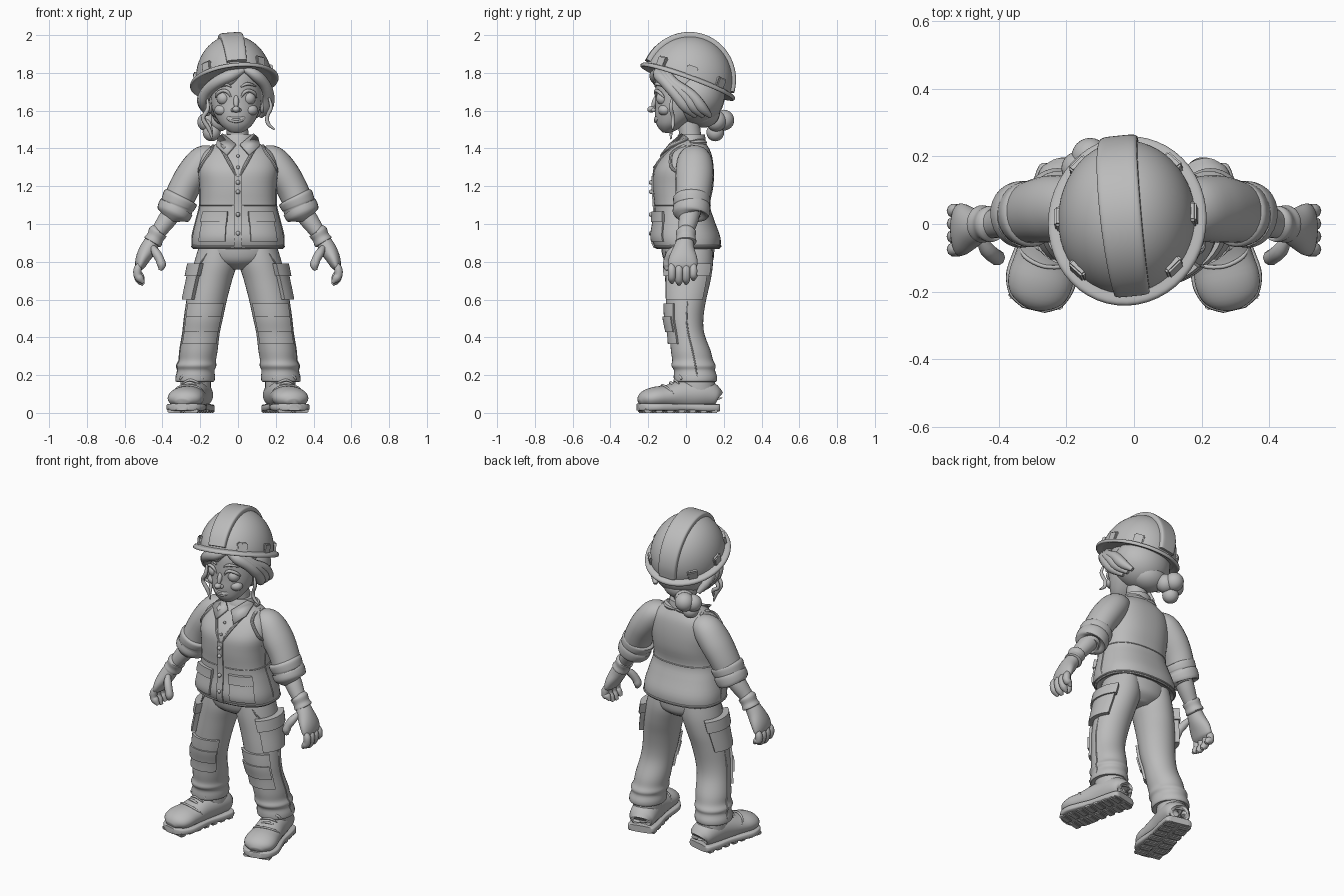
import bpy, bmesh, math
from mathutils import Vector, Matrix

cube = bpy.data.objects.get("Cube")
if cube:
    bpy.data.objects.remove(cube)

grey = bpy.data.materials.new("plain grey")
grey.use_nodes = True
grey.diffuse_color = (.5, .5, .5, 1)
grey.node_tree.nodes["Principled BSDF"].inputs["Base Color"].default_value = grey.diffuse_color
X, Y, Z = Vector((1, 0, 0)), Vector((0, 1, 0)), Vector((0, 0, 1))
SIDES = (("left_", 1), ("right_", -1))


def finish(bm, name, s=1, M=None):
    """Place, mirror when s is -1, shade and link a mesh."""
    bm.transform(Matrix.Diagonal((s, 1, 1, 1)) @ (M or Matrix()))
    bmesh.ops.recalc_face_normals(bm, faces=bm.faces)
    mesh = bpy.data.meshes.new(name)
    bm.to_mesh(mesh)
    bm.free()
    mesh.materials.append(grey)
    ob = bpy.data.objects.new(name, mesh)
    bpy.context.collection.objects.link(ob)
    bpy.ops.object.select_all(action='DESELECT')
    ob.select_set(True)
    bpy.context.view_layer.objects.active = ob
    bpy.ops.object.shade_smooth_by_angle(angle=math.radians(42))
    return ob


def at(rings, t):
    """Smoothly interpolated ring: centre and two radii."""
    last = len(rings) - 1
    t = max(0, min(last, t))
    i = min(int(t), last - 1)
    f = t - i
    quad = (rings[max(i - 1, 0)], rings[i], rings[i + 1], rings[min(i + 2, last)])
    return [b + f / 2 * (c - a + f * (2 * a - 5 * b + 4 * c - d + f * (3 * (b - c) + d - a)))
            for a, b, c, d in zip(*quad)]


def surf(rings, t, ang, off=0, ref=None, p=2):
    """Point on a lofted surface; without ref the rings stay level."""
    x, y, z, a, b = at(rings, t)
    u, v = X, Y
    if ref:
        d = Vector(at(rings, t + .1)[:3]) - Vector(at(rings, t - .1)[:3])
        u = ref.cross(d).normalized()
        v = d.cross(u).normalized()
    c, s = math.cos(ang), math.sin(ang)
    c, s = (math.copysign(abs(k) ** (2 / p), k) for k in (c, s))
    return Vector((x, y, z)) + u * c * max(a + off, .001) + v * s * max(b + off, .001)


def loft(name, rings, s=1, M=None, n=28, k=4, **shape):
    bm = bmesh.new()
    rows = [[bm.verts.new(surf(rings, i / k, j * math.tau / n, **shape)) for j in range(n)]
            for i in range((len(rings) - 1) * k + 1)]
    for r, q in zip(rows, rows[1:]):
        for j in range(n):
            bm.faces.new((r[j], r[j - 1], q[j - 1], q[j]))
    bm.faces.new(rows[0])
    bm.faces.new(rows[-1])
    return finish(bm, name, s, M)


def tube(name, pts, r, s=1, M=None, ref=Y, flat=1, n=10):
    """Rounded strand along a path, thin at both ends."""
    last = len(pts) - 1
    rings = []
    for i, p in enumerate(pts):
        w = r * (.4 if i in (0, last) else 1)
        rings.append((*p, w, w * flat))
    return loft(name, rings, s, M, n=n, ref=ref)


def panel(name, rings, t0, t1, a0, a1, off=.012, s=1, p=2, n=12):
    """Raised patch hugging a lofted surface; angles in degrees, -90 is the front."""
    bm = bmesh.new()
    steps = [0] + [i / n for i in range(n + 1)] + [1]
    rows = []
    for i, f in enumerate(steps):
        rows.append([bm.verts.new(surf(rings, t0 + (t1 - t0) * f, math.radians(a0 + (a1 - a0) * g),
                     -.01 if i in (0, n + 2) or j in (0, n + 2) else off, p=p))
                     for j, g in enumerate(steps)])
    for r, q in zip(rows, rows[1:]):
        for j in range(n + 2):
            bm.faces.new((r[j], r[j + 1], q[j + 1], q[j]))
    return finish(bm, name, s)


def trim(name, rings, path, r=.006, s=1, p=2, ref=Y):
    """Piping along (t, degrees) points of a lofted surface."""
    return tube(name, [surf(rings, t, math.radians(a), p=p) for t, a in path], r, s, ref=ref, n=8)


def ball(name, loc, size, s=1, M=None):
    bm = bmesh.new()
    bmesh.ops.create_uvsphere(bm, u_segments=24, v_segments=16, radius=1)
    return finish(bm, name, s, (M or Matrix()) @ Matrix.Translation(loc) @ Matrix.Diagonal((*size, 1)))


def box(name, loc, size, s=1, M=None):
    bm = bmesh.new()
    bmesh.ops.create_cube(bm, size=1, matrix=Matrix.Translation(loc) @ Matrix.Diagonal((*size, 1)))
    bmesh.ops.bevel(bm, geom=bm.edges[:], offset=min(size) / 4, segments=2, affect='EDGES')
    return finish(bm, name, s, M)


# Vest, built bottom to top
vest = [(0, .01, .88, .22, .15), (0, .01, .87, .24, .17), (0, 0, .93, .243, .182), (0, -.01, 1.02, .222, .16),
        (0, -.02, 1.1, .203, .148), (0, -.015, 1.2, .204, .16), (0, -.01, 1.29, .212, .157),
        (0, .01, 1.37, .19, .125), (0, .02, 1.42, .125, .09), (0, .02, 1.45, .07, .065)]
loft("vest", vest, p=2.4, n=48)
trim("vest_hem", vest, [(1.3, a) for a in range(-90, 271, 10)], p=2.4, ref=Z)
trim("waist_seam", vest, [(4, a) for a in range(-90, 271, 10)], .004, p=2.4, ref=Z)
panel("front_placket", vest, 1.1, 5.6, -93, -87, .008, p=2.4)
for side, s in SIDES:
    trim(side + "neckline", vest, [(5.5, -89), (6.2, -83), (7, -72), (7.7, -55), (8.3, -35)], .009, s, 2.4)
    panel(side + "vest_pocket", vest, 1.7, 3, -78, -38, .01, s, 2.4)
    panel(side + "vest_pocket_flap", vest, 2.9, 3.6, -79, -37, .018, s, 2.4)
    trim(side + "side_seam", vest, [(t, 0) for t in range(1, 7)], .004, s, 2.4)
for z in (.95, 1.05, 1.17, 1.22):
    ball("front_snap", (0, -.185, z), (.012, .012, .012))

# Shirt collar and buttons
loft("collar_band", [(0, .025, 1.4, .1, .085), (0, .025, 1.44, .088, .08), (0, .03, 1.475, .078, .07)])
for side, s in SIDES:
    bm = bmesh.new()
    flap = [(.08, -.02, 1.475), (.012, -.085, 1.42), (.06, -.13, 1.365), (.115, -.085, 1.415), (.105, .01, 1.455)]
    bm.faces.new([bm.verts.new(p) for p in flap])
    ob = finish(bm, side + "collar_flap", s)
    mod = ob.modifiers.new("thickness", 'SOLIDIFY')
    mod.thickness, mod.offset = .014, 0
    trim(side + "collar_back", vest, [(8.3, a) for a in (0, 30, 60, 90)], .018, s, ref=Z)
for z, y in ((1.3, -.168), (1.36, -.132)):
    ball("shirt_button", (0, y, z), (.009, .006, .009))

# Arms and hands
sleeve = [(.11, .04, 1.365, .045, .06), (.175, .045, 1.34, .08, .09), (.235, .045, 1.27, .086, .1),
          (.285, .04, 1.19, .082, .095), (.32, .03, 1.11, .08, .088)]
cuff = [(.298, .03, 1.15, .07, .075), (.303, .03, 1.14, .094, .097), (.318, .03, 1.107, .092, .096),
        (.323, .03, 1.095, .088, .092), (.328, .03, 1.085, .095, .098), (.345, .025, 1.047, .088, .093),
        (.348, .025, 1.04, .05, .05)]
forearm = [(.32, .03, 1.1, .05, .05), (.37, .015, 1.03, .05, .052), (.42, 0, .96, .04, .042), (.45, 0, .92, .035, .04)]
band = [(.418, 0, .965, .03, .03), (.422, 0, .96, .05, .053), (.438, 0, .93, .046, .05),
        (.452, 0, .905, .05, .055), (.455, 0, .9, .03, .03)]
palm = [(.44, 0, .93, .036, .04), (.472, -.01, .875, .044, .055), (.503, -.015, .82, .038, .075),
        (.52, -.018, .775, .026, .075), (.525, -.018, .755, .01, .05)]
for side, s in SIDES:
    for part, rings in (("sleeve", sleeve), ("rolled_cuff", cuff), ("forearm", forearm), ("wristband", band),
                        ("palm", palm)):
        loft(side + part, rings, s, ref=Y)
    for i, drop in enumerate((.01, 0, .005, .025)):
        y = -.075 + i * .038
        tube(side + "finger", [(.51, y, .8), (.53, y, .765), (.532, y, .73), (.518, y, .7 + drop),
                               (.5, y, .678 + drop)], .021, s)
    tube(side + "thumb", [(.46, -.03, .89), (.435, -.075, .85), (.413, -.095, .81), (.405, -.1, .78),
                          (.412, -.1, .755)], .023, s)
    trim(side + "armhole", vest, [(5.4, 12), (6, -18), (6.7, -35), (7.3, -38), (7.9, -5), (7.3, 38), (6.7, 35),
                                  (6, 18), (5.4, -12)], .009, s, 2.4)

# Trousers with pockets and knee patches
loft("hips", [(0, .01, .93, .195, .14), (0, .01, .86, .205, .14), (0, .015, .8, .17, .125), (0, .02, .76, .06, .07)])
leg = [(.11, .015, .9, .09, .12), (.118, .015, .8, .113, .128), (.142, .01, .7, .11, .12), (.165, 0, .6, .107, .107),
       (.182, -.005, .5, .102, .097), (.195, .005, .42, .098, .092), (.208, .025, .33, .1, .105),
       (.214, .035, .28, .098, .108), (.22, .04, .25, .105, .117), (.222, .045, .225, .098, .109),
       (.226, .05, .19, .104, .115), (.228, .05, .165, .1, .11), (.228, .05, .17, .07, .08)]
for side, s in SIDES:
    loft(side + "trouser_leg", leg, s, n=36)
    panel(side + "knee_patch", leg, 3.2, 5.6, -142, -35, .014, s)
    panel(side + "knee_pad", leg, 3.9, 4.9, -138, -40, .022, s)
    panel(side + "cargo_pocket", leg, 1.4, 3, -52, 42, .026, s)
    panel(side + "cargo_flap", leg, 1.1, 1.75, -56, 46, .036, s)
    trim(side + "outer_seam", leg, [(t, 5) for t in range(3, 11)], .004, s)
    trim(side + "hip_pocket", leg, [(.6, -60), (1, -48), (1.4, -30)], .005, s)

# Boots, turned out, with soles, treads and laces
boot = [(0, .12, .08, .04, .03), (0, .11, .085, .072, .06), (0, .04, .1, .083, .08), (0, -.06, .095, .082, .08),
        (0, -.15, .085, .09, .062), (0, -.22, .08, .096, .057), (0, -.27, .07, .08, .045), (0, -.298, .055, .035, .02)]
sole = [(0, .125, .027, .05, .02), (0, .115, .027, .08, .02), (0, .04, .027, .088, .02), (0, -.06, .03, .085, .018),
        (0, -.15, .03, .098, .02), (0, -.22, .03, .104, .02), (0, -.28, .03, .08, .02), (0, -.308, .031, .035, .018)]
turn = Matrix.Translation((.228, .045, 0)) @ Matrix.Rotation(math.radians(13), 4, 'Z')
for side, s in SIDES:
    loft(side + "boot", boot, s, turn, ref=Z)
    loft(side + "sole", sole, s, turn, ref=Z, p=5)
    loft(side + "boot_shaft", [(0, .02, .1, .08, .1), (0, .015, .16, .08, .095), (0, .02, .22, .076, .09)], s, turn)
    for i in range(7):
        y = .09 - i * .06
        for x in (-.045, .045):
            box(side + "tread", (x, y, .011), (.075, .04, .022), s, turn)
    tube(side + "toe_seam", [(-.085, -.13, .1), (-.06, -.16, .132), (0, -.175, .147), (.06, -.16, .132),
                             (.085, -.13, .1)], .006, s, turn)
    for i in range(4):
        y, z = -.13 + i * .024, .152 + i * .014
        tube(side + "lace", [(-.05, y + .01, z - .012), (0, y, z + .008), (.05, y + .01, z - .012)], .008, s, turn)
    for x in (-.03, .03):
        tube(side + "lace_bow", [(0, -.07, .19), (x, -.09, .2), (2 * x, -.085, .18), (x, -.08, .175)], .007, s, turn)

# Neck, head and face
loft("neck", [(0, .03, 1.38, .07, .07), (0, .025, 1.45, .058, .058), (-.01, .01, 1.56, .06, .06)])
head = [(-.008, -.1, 1.483, .015, .012), (-.008, -.098, 1.49, .04, .032), (-.008, -.078, 1.525, .083, .077),
        (-.01, -.045, 1.58, .116, .12), (-.01, -.025, 1.64, .133, .138), (-.01, -.01, 1.71, .137, .153),
        (-.01, 0, 1.79, .13, .155), (-.01, 0, 1.86, .1, .12)]
loft("head", head)
mid = Matrix.Translation((-.01, 0, 0))
ball("nose_tip", (0, -.183, 1.607), (.02, .022, .017), M=mid)
tube("nose_bridge", [(0, -.15, 1.69), (0, -.165, 1.65), (0, -.18, 1.61)], .015, M=mid)
for part, sag, r in (("upper_lip", .006, .006), ("teeth", .014, .008), ("lower_lip", .024, .008)):
    tube(part, [(x * .018, -.162 + .0022 * x * x, 1.567 - sag + sag * x * x / 9) for x in range(-3, 4)], r, M=mid)
for side, s in SIDES:
    where = Matrix.Translation((-.01 * s, 0, 0))
    ball(side + "eye", (.067, -.122, 1.665), (.036, .036, .036), s, where)
    tube(side + "eyelid", [(.026, -.157, 1.67), (.045, -.162, 1.698), (.07, -.155, 1.706), (.098, -.135, 1.692),
                           (.108, -.115, 1.67)], .009, s, where)
    tube(side + "brow", [(.025, -.162, 1.725), (.06, -.156, 1.742), (.105, -.122, 1.73)], .009, s, where)
    ball(side + "nostril", (.016, -.172, 1.603), (.012, .013, .011), s, where)
    ball(side + "cheek", (.075, -.112, 1.603), (.04, .036, .03), s, where)
    ball(side + "ear", (.138, .005, 1.63), (.018, .032, .042), s, where)

# Hair: back mass, swept fringe, loose wisps and a low bun
ball("back_hair", (-.01, .055, 1.675), (.172, .15, .15))
ball("nape_hair", (-.03, .09, 1.59), (.11, .09, .08))
for i in range(3):
    d = i * .02
    tube("right_fringe", [(.03, -.15 + d, 1.815), (-.04, -.162 + d, 1.785 - d), (-.11, -.138 + d, 1.75),
                          (-.165, -.08 + d, 1.7), (-.185, -.03 + 2 * d, 1.645), (-.16, .03 + 2 * d, 1.58)], .032)
    tube("left_fringe", [(.03, -.15 + d, 1.82), (.09, -.145 + d, 1.79), (.14, -.1 + d, 1.74),
                         (.162, -.05 + 2 * d, 1.68), (.155, 0 + 2 * d, 1.62), (.12, .05 + 2 * d, 1.57)], .03)
for d in (0, .03):
    tube("right_wisp", [(-.165, -.07 + d, 1.68), (-.16, -.09 + d, 1.61), (-.185, -.085 + d, 1.56),
                        (-.155, -.08 + d, 1.505 + d), (-.135, -.08, 1.45 + d)], .011)
tube("left_wisp", [(.16, -.07, 1.68), (.175, -.08, 1.62), (.155, -.07, 1.57), (.16, -.07, 1.53), (.195, -.07, 1.5)], .01)
for p, r in (((-.13, .2, 1.55), .055), ((-.165, .165, 1.54), .05), ((-.1, .16, 1.545), .055), ((-.14, .155, 1.485), .047)):
    ball("bun_lobe", p, (r, r, r))

# Hard hat, tipped back and slightly to one side
tip = (Matrix.Translation((-.02, .01, 1.755)) @ Matrix.Rotation(math.radians(-20), 4, 'X')
       @ Matrix.Rotation(math.radians(-6), 4, 'Y'))
arc = [math.radians(a) for a in range(0, 90, 9)]
loft("helmet_dome", [(0, 0, .245 * math.sin(a), .204 * math.cos(a), .236 * math.cos(a)) for a in arc]
     + [(0, 0, .245, .003, .003)], M=tip, n=48)
rim = ((.195, 0), (.228, -.012), (.236, -.004), (.23, .008), (.205, .016), (.195, .02))
loft("helmet_brim", [(0, 0, z, r, r + .03) for r, z in rim], M=tip, n=48)
swing = tip @ Matrix.Rotation(math.radians(4), 4, 'Z')
loft("helmet_ridge", [(0, .23 * math.cos(a), .239 * math.sin(a), .022, .052 + .01 * math.sin(a))
                      for a in (math.radians(6 + 14 * i) for i in range(13))], M=swing, ref=X, p=5)
for a in (-135, -45, 0, 45, 135, 180):
    c, d = math.cos(math.radians(a)), math.sin(math.radians(a))
    spot = tip @ Matrix.Translation((.2 * c, .232 * d, .035)) @ Matrix.Rotation(math.radians(a), 4, 'Z')
    box("helmet_lug", (0, 0, 0), (.024, .06, .06), M=spot)
